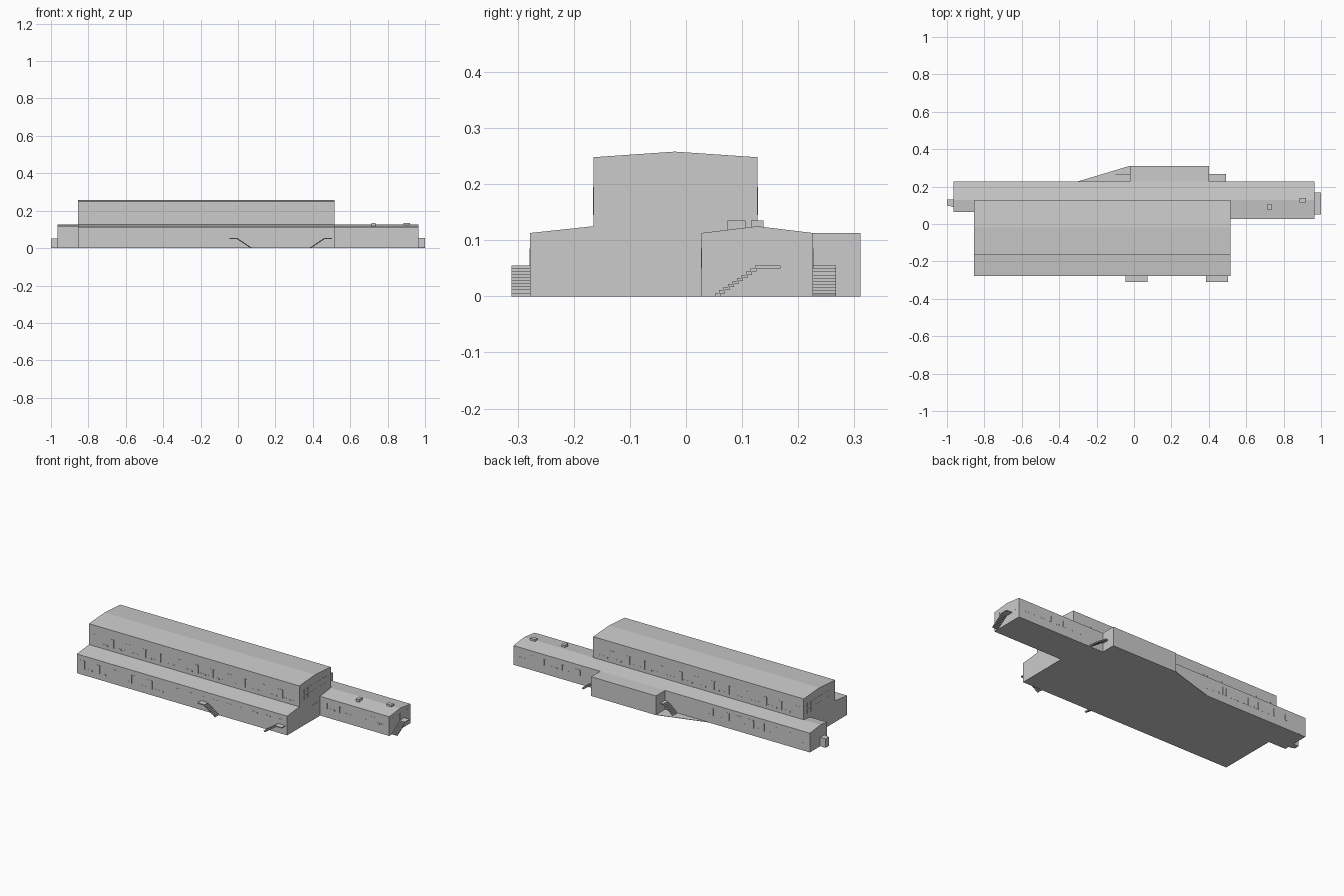
import bpy, bmesh

if "Cube" in bpy.data.objects:
    bpy.data.objects.remove(bpy.data.objects["Cube"])


def place(axis, p, d):
    """Map a 2D profile point plus a depth to 3D for an extrusion axis."""
    u, v = p
    return {'x': (d, u, v), 'y': (u, d, v), 'z': (u, v, d)}[axis]


def add_prism(bm, pts, a, b, axis):
    lo = [bm.verts.new(place(axis, p, a)) for p in pts]
    hi = [bm.verts.new(place(axis, p, b)) for p in pts]
    bm.faces.new(lo)
    bm.faces.new(hi[::-1])
    n = len(pts)
    for i in range(n):
        j = (i + 1) % n
        bm.faces.new((lo[i], lo[j], hi[j], hi[i]))


def finish(name, bm):
    bmesh.ops.recalc_face_normals(bm, faces=bm.faces)
    me = bpy.data.meshes.new(name)
    bm.to_mesh(me)
    bm.free()
    ob = bpy.data.objects.new(name, me)
    bpy.context.collection.objects.link(ob)
    return ob


def prism(name, pts, a, b, axis):
    bm = bmesh.new()
    add_prism(bm, pts, a, b, axis)
    return finish(name, bm)


def rect(u0, u1, v0, v1):
    return [(u0, v0), (u1, v0), (u1, v1), (u0, v1)]


def panels(name, rects, wall, axis):
    """Thin window or door panels on a wall plane."""
    bm = bmesh.new()
    for r in rects:
        add_prism(bm, rect(*r), wall - 0.001, wall + 0.001, axis)
    return finish(name, bm)


def stair(name, start, sign, a, b, axis, landing=0.045, run=0.08):
    """Open stepped flight: landing at start, descending along sign."""
    n, h = 10, 0.055
    t, r = run / n, h / n
    top = [(0, h), (landing, h)]
    for i in range(1, n):
        top += [(landing + (i - 1) * t, h - i * r), (landing + i * t, h - i * r)]
    under = [(max(0, s - 0.3 * t), z - r) for s, z in top]
    pts = [(start + sign * s, max(z, 0)) for s, z in top + under[::-1]]
    return prism(name, pts, a, b, axis)


def bays(x0, x1, step, z0, z1):
    """Repeating bay: three tall lights and a strip of small low ones."""
    out, x = [], x0
    while x + step <= x1 + 1e-6:
        for k in range(3):
            out.append((x + k * 0.012, x + k * 0.012 + 0.008, z0, z1))
        low = x + 0.045
        while low + 0.016 < x + step:
            out.append((low, low + 0.014, z0, z0 + 0.008))
            low += 0.022
        x += step
    return out


# Main hall with low front aisle and gabled upper storey
prism("main_hall", [(-0.278, 0), (-0.278, 0.113), (-0.165, 0.125), (-0.165, 0.248),
                    (-0.02, 0.258), (0.127, 0.248), (0.127, 0)], -0.855, 0.515, 'x')

# Long rear wing: left end, strip behind the hall, right end
rear = [(0.127, 0.125), (0.226, 0.113), (0.226, 0)]
prism("wing_left", [(0.065, 0), (0.065, 0.117)] + rear, -0.965, -0.855, 'x')
prism("wing_middle", [(0.127, 0)] + rear, -0.855, 0.515, 'x')
prism("wing_right", [(0.028, 0), (0.028, 0.113)] + rear, 0.515, 0.965, 'x')

# Flat roofed rear annex and triangular ground slab beside it
prism("rear_annex", rect(-0.022, 0.4, 0.226, 0.311), 0, 0.113, 'z')
prism("ground_slab", [(-0.305, 0.226), (-0.022, 0.226), (-0.022, 0.311)], 0, 0.002, 'z')

# Left porch and roof vents
prism("left_porch", [(-1, 0.1), (-0.965, 0.09), (-0.965, 0.13), (-1, 0.13)], 0, 0.052, 'z')
prism("roof_vent_a", rect(0.715, 0.736, 0.074, 0.106), 0.115, 0.135, 'z')
prism("roof_vent_b", rect(0.886, 0.919, 0.116, 0.138), 0.118, 0.135, 'z')

# Outside stairs
stair("front_stair_a", -0.045, 1, -0.311, -0.278, 'y')
stair("front_stair_b", 0.502, -1, -0.311, -0.278, 'y')
stair("rear_stair_a", 0.4, 1, 0.226, 0.267, 'y', 0.02, 0.08)
stair("rear_stair_b", -0.022, -1, 0.226, 0.267, 'y', 0.02, 0.07)
stair("end_stair", 0.168, -1, 0.965, 1.0, 'x')

# Windows on the long walls
panels("upper_front_windows", bays(-0.835, 0.5, 0.11, 0.145, 0.195), -0.165, 'y')
panels("upper_rear_windows", bays(-0.835, 0.5, 0.11, 0.145, 0.195), 0.127, 'y')
panels("aisle_windows", bays(-0.835, -0.27, 0.11, 0.035, 0.085)
       + [(x * 0.085 - 0.22, x * 0.085 - 0.19, 0.078, 0.085) for x in range(9)],
       -0.278, 'y')
panels("wing_rear_windows", bays(-0.76, -0.28, 0.08, 0.045, 0.09)
       + bays(0.53, 0.95, 0.105, 0.05, 0.085), 0.226, 'y')
panels("wing_front_windows", bays(0.53, 0.95, 0.105, 0.05, 0.085), 0.028, 'y')

# End wall windows and doors
for side, x in (("left", -0.855), ("right", 0.515)):
    panels("upper_end_windows_" + side,
           [(-0.12 + i * 0.032, -0.098 + i * 0.032, z, z + 0.025)
            for i in range(7) for z in (0.15, 0.185)], x, 'x')
panels("hall_end_door", [(-0.054, 0.013, 0, 0.089)], 0.515, 'x')
panels("wing_end_windows", [(y, y + 0.022, 0.055, 0.095) for y in (0.05, 0.085, 0.125, 0.18)],
       0.965, 'x')
panels("wing_rear_doors", [(-0.93, -0.91, 0.002, 0.045), (-0.85, -0.83, 0.05, 0.085)], 0.226, 'y')
